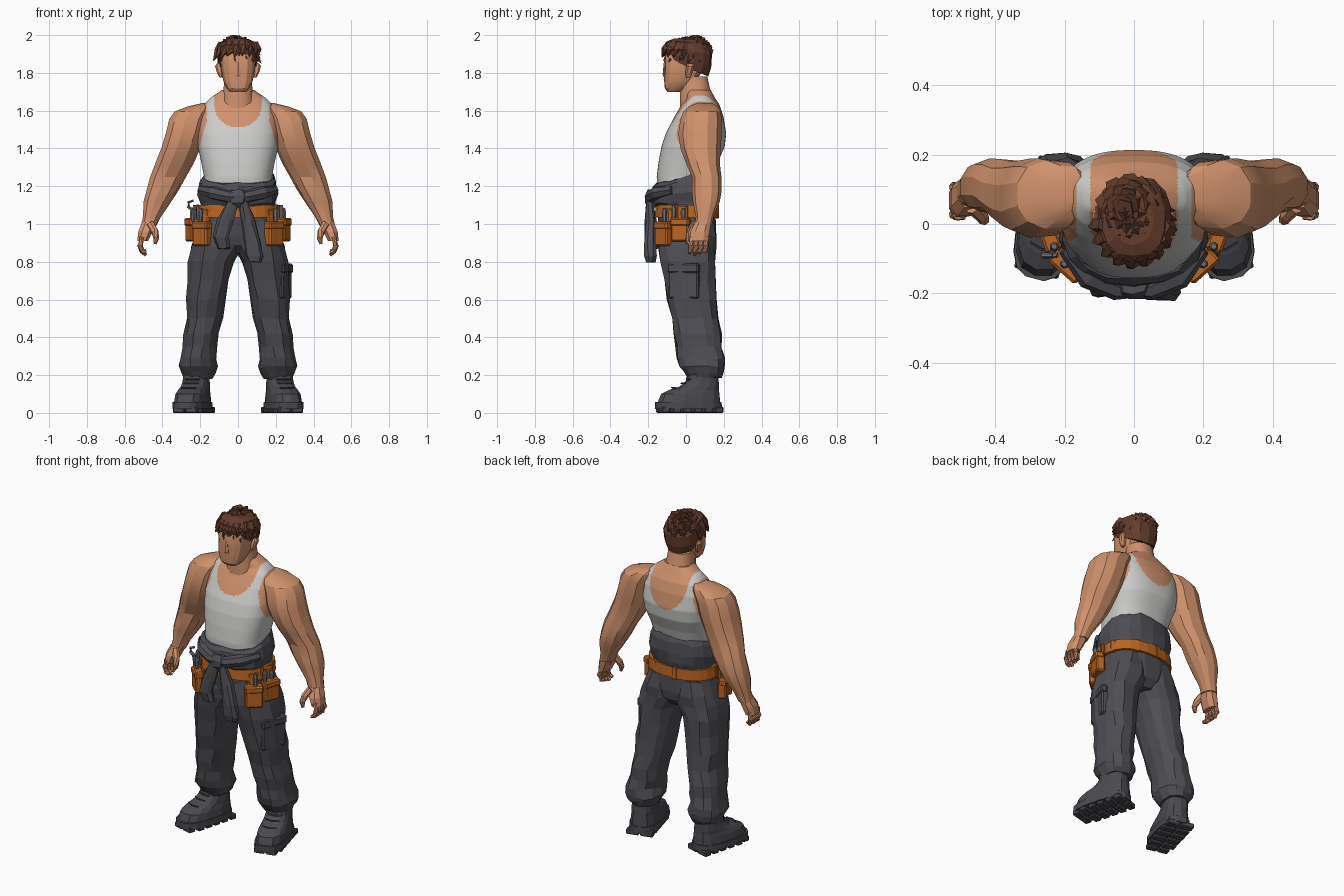
import bpy, bmesh, math, random
from mathutils import Vector, Matrix

random.seed(4)
if "Cube" in bpy.data.objects:
    bpy.data.objects.remove(bpy.data.objects["Cube"])


def material(name, *rgb):
    m = bpy.data.materials.new(name)
    m.use_nodes = True
    m.diffuse_color = (*rgb, 1)
    m.node_tree.nodes["Principled BSDF"].inputs["Base Color"].default_value = (*rgb, 1)
    return m


SKIN = material("skin", .63, .285, .15)
WHITE = material("white cotton", .6, .6, .59)
CLOTH = material("grey cloth", .075, .075, .088)
BOOT = material("boot leather", .068, .068, .08)
LEATHER = material("orange leather", .5, .13, .015)
HAIR = material("brown hair", .13, .046, .026)
METAL = material("tool metal", .16, .17, .19)


def finish(name, bm, mat, mirror=False, smooth=False):
    bmesh.ops.recalc_face_normals(bm, faces=bm.faces)
    me = bpy.data.meshes.new(name)
    bm.to_mesh(me)
    bm.free()
    me.materials.append(mat)
    ob = bpy.data.objects.new(name, me)
    bpy.context.collection.objects.link(ob)
    if mirror:
        ob.modifiers.new("Mirror", 'MIRROR').use_mirror_merge = False
    if smooth:
        bpy.ops.object.select_all(action='DESELECT')
        ob.select_set(True)
        bpy.context.view_layer.objects.active = ob
        bpy.ops.object.shade_smooth_by_angle(angle=math.radians(smooth))
    return ob


def skin_rings(bm, rings):
    rings = [[bm.verts.new(p) for p in r] for r in rings]
    n = len(rings[0])
    for a, b in zip(rings, rings[1:]):
        for i in range(n):
            j = (i + 1) % n
            bm.faces.new((a[i], a[j], b[j], b[i]))
    bm.faces.new(rings[0])
    bm.faces.new(rings[-1])


def loft(name, secs, mat, n=12, p=2.4, tilt=0, jit=0, dense=1, place=None, mirror=False, smooth=False):
    """Skin level sections (z, half width, y0, y1) or (z, x0, x1, y0, y1)."""
    secs = [s if len(s) == 5 else (s[0], -s[1], s[1], s[2], s[3]) for s in secs]
    fine = [[u + (v - u) * k / dense for u, v in zip(a, b)]
            for a, b in zip(secs, secs[1:]) for k in range(dense)] + [secs[-1]]
    rings = []
    for i, (z, x0, x1, y0, y1) in enumerate(fine):
        lean, ring = tilt * (1 - i / (len(fine) - 1)), []
        for k in range(n):
            t = math.tau * (k + .5) / n
            c, s = math.cos(t), math.sin(t)
            x = (x0 + x1) / 2 + (x1 - x0) / 2 * math.copysign(abs(c) ** (2 / p), c)
            y = (y0 + y1) / 2 + (y1 - y0) / 2 * math.copysign(abs(s) ** (2 / p), s)
            v = Vector((x, y, z + lean * y))
            ring.append(v + Vector([random.uniform(-jit, jit) for _ in v]))
        rings.append(ring)
    bm = bmesh.new()
    skin_rings(bm, rings)
    if place:
        bm.transform(place)
    return finish(name, bm, mat, mirror, smooth)


def tube(name, pts, radii, mat, n=7, mirror=False):
    pts = [Vector(p) for p in pts]
    rings = []
    for i, p in enumerate(pts):
        d = pts[min(i + 1, len(pts) - 1)] - pts[max(i - 1, 0)]
        q = d.to_track_quat('Z', 'Y')
        rings.append([p + q @ Vector((math.cos(t), math.sin(t), 0)) * radii[i]
                      for t in (math.tau * k / n for k in range(n))])
    bm = bmesh.new()
    skin_rings(bm, rings)
    return finish(name, bm, mat, mirror)


def box(name, at, size, mat, turn=0, mirror=False, bevel=.008):
    bm = bmesh.new()
    bmesh.ops.create_cube(bm, size=1, matrix=Matrix.Diagonal((*size, 1)))
    bmesh.ops.bevel(bm, geom=bm.edges[:], offset=bevel, segments=1, affect='EDGES')
    bm.transform(Matrix.Translation(at) @ Matrix.Rotation(math.radians(turn), 4, 'Z'))
    return finish(name, bm, mat, mirror)


# Torso: one dense loft, tank top against skin chosen by neckline and armhole curves
torso = loft("torso", [(1.1, .185, -.15, .15), (1.25, .18, -.155, .145), (1.33, .195, -.145, .17),
                       (1.41, .213, -.13, .205), (1.48, .218, -.107, .213), (1.57, .21, -.06, .198),
                       (1.63, .185, -.025, .178), (1.665, .15, 0, .155), (1.71, .085, 0, .13)],
             SKIN, n=128, p=2.5, dense=11, smooth=30)
torso.data.materials.append(WHITE)
for f in torso.data.polygons:
    x, y, z = f.center
    depth = .16 if y > .08 else .12
    neck = math.hypot(x / .126, max(0, 1.63 - z) / depth) < 1
    arm = z > 1.39 and abs(x) > .166 + .045 * min(1, max(0, (1.54 - z) / .15))
    f.material_index = 0 if neck or arm else 1

# Neck and head
loft("neck", [(1.58, .11, -.035, .17), (1.67, .083, -.035, .14), (1.78, .073, -.03, .115)], SKIN, smooth=35)
loft("head", [(1.7, .045, -.098, -.03), (1.718, .062, -.112, .005), (1.76, .08, -.116, .05),
              (1.82, .09, -.115, .1), (1.88, .092, -.116, .11), (1.95, .08, -.09, .11), (1.975, .04, -.04, .06)],
     SKIN, n=14, p=2.8, smooth=25)
loft("nose", [(1.78, .014, -.12, -.1), (1.79, .016, -.124, -.1), (1.86, .008, -.117, -.1)], SKIN, n=6)
loft("ears", [(1.775, .08, .098, 0, .025), (1.8, .08, .112, -.005, .035), (1.835, .08, .123, 0, .045),
              (1.85, .08, .115, .01, .04)], SKIN, n=8, mirror=True)

# Hair cap with overlapping tufts lying outward from the crown, and a swept fringe
loft("hair_cap", [(1.835, .097, -.1, .117), (1.875, .108, -.112, .133), (1.925, .11, -.112, .137),
                  (1.96, .092, -.092, .118), (1.98, .055, -.06, .08)], HAIR, n=14, tilt=-.45, jit=.003)
bm = bmesh.new()
for i in range(56):
    a, h = i * 2.4, 1 - .9 * (i + .5) / 56
    r = math.sqrt(1 - h * h)
    nrm = Vector((r * math.cos(a), r * math.sin(a), h))
    base = Vector((0, .012, 1.868)) + Vector((nrm.x * .1, nrm.y * .113, nrm.z * .104))
    down = Vector((nrm.x * h, nrm.y * h, -r)) + Vector((.3, -.25, 0))
    out = down + nrm * (.4 if nrm.y < .3 else .1)
    m = Matrix.Translation(base) @ out.to_track_quat('Z', 'Y').to_matrix().to_4x4()
    bmesh.ops.create_cone(bm, segments=5, radius1=.03, radius2=0, depth=.08, matrix=m, cap_ends=True)
for v in bm.verts:
    v.co = Vector((max(-.13, min(v.co.x, .13)), max(-.135, min(v.co.y, .146)), min(v.co.z, 2)))
finish("hair_tufts", bm, HAIR)
for i in range(9):
    t = math.radians(-172 + 20 * i)
    c, s = math.cos(t), math.sin(t)
    tip = 1.862 + .02 * abs(s) + .01 * (i % 2)
    tube("fringe_locks", [(.085 * c, .012 + .095 * s, 1.955), (.105 * c, .012 + .122 * s, 1.92),
                          (.116 * c - .015, .012 + .138 * s, tip)], [.024, .023, .003], HAIR, n=5)

# Arms and hands
loft("arms", [(1.64, .14, .19, .06, .14), (1.622, .13, .27, .015, .17), (1.595, .13, .34, -.015, .185),
              (1.555, .15, .368, -.03, .19), (1.48, .17, .386, -.042, .19), (1.4, .2, .41, -.03, .185),
              (1.32, .235, .442, 0, .18), (1.25, .275, .468, .03, .188), (1.18, .313, .487, .03, .19),
              (1.12, .352, .502, .035, .18), (1.04, .407, .505, .052, .148), (.99, .432, .515, .045, .138)],
     SKIN, n=11, p=2.3, mirror=True, smooth=22)
loft("palms", [(1.01, .43, .51, .045, .135), (.96, .448, .53, .02, .128), (.91, .475, .535, .015, .12)],
     SKIN, n=8, mirror=True)
for i, finger in enumerate(("index", "middle", "ring", "little")):
    y, drop = .028 + .026 * i, .012 * abs(i - 1)
    tube(finger + "_fingers", [(.507, y, .93), (.518, y, .885), (.508, y - .004, .855), (.488, y - .008, .835 + drop)],
         [.016, .016, .014, .009], SKIN, mirror=True)
tube("thumbs", [(.465, .05, 1), (.44, .025, .96), (.432, .012, .925), (.44, .008, .895)],
     [.022, .02, .016, .009], SKIN, mirror=True)

# Trousers
loft("trouser_seat", [(1.13, .19, -.15, .15), (1.02, .206, -.15, .16), (.94, .2, -.14, .163),
                      (.89, .15, -.125, .155), (.845, .06, -.08, .12)], CLOTH, n=16)
loft("trouser_legs", [(1.02, -.03, .2, -.14, .155), (.94, -.035, .228, -.15, .16), (.88, -.025, .25, -.148, .16),
                      (.8, .026, .262, -.138, .157), (.7, .048, .267, -.12, .158), (.6, .065, .274, -.1, .165),
                      (.5, .085, .275, -.075, .175), (.42, .105, .29, -.067, .188), (.35, .115, .296, -.055, .192),
                      (.29, .118, .308, -.05, .2), (.245, .112, .315, -.035, .213), (.215, .122, .305, -.02, .2),
                      (.185, .14, .285, .005, .185)],
     CLOTH, n=13, jit=.007, mirror=True)
box("cargo_pocket", (.243, -.01, .69), (.04, .165, .17), CLOTH, -17)
box("cargo_flap", (.249, -.012, .765), (.04, .172, .05), CLOTH, -17)

# Tied jacket: waist roll, wraps, knot and hanging sleeves
loft("jacket_waist", [(1.252, .186, -.162, .152), (1.225, .204, -.178, .166), (1.165, .214, -.185, .172),
                      (1.12, .202, -.172, .166), (1.09, .195, -.16, .16)], CLOTH, n=18, tilt=.24, jit=.006)
tube("jacket_wraps", [(.195, -.07, 1.18), (.13, -.153, 1.165), (.05, -.188, 1.145), (0, -.188, 1.14)],
     [.025, .036, .032, .025], CLOTH, mirror=True)
loft("jacket_knot", [(1.18, .035, -.2, -.16), (1.155, .055, -.218, -.16), (1.11, .05, -.216, -.15),
                     (1.09, .03, -.2, -.15)], CLOTH, n=9, jit=.004)
loft("long_sleeve", [(1.13, 0, .05, -.21, -.17), (1.02, .015, .09, -.215, -.16), (.9, .035, .122, -.22, -.155),
                     (.83, .045, .133, -.222, -.155), (.8, .06, .125, -.215, -.16)], CLOTH, n=9, jit=.005)
loft("short_sleeve", [(1.13, -.05, .01, -.208, -.17), (1.02, -.11, -.02, -.212, -.155), (.93, -.13, -.05, -.212, -.15),
                      (.87, -.11, -.04, -.2, -.15)], CLOTH, n=9, jit=.005)

# Belt, pouches and tools
loft("belt", [(1.1, .212, -.162, .168), (1.035, .218, -.166, .17)], LEATHER, n=24)
for a in range(-20, 220, 40):
    t = math.radians(a)
    box("belt_loop", (.213 * math.cos(t), .168 * math.sin(t), 1.067), (.014, .03, .075), LEATHER, a, bevel=.003)
for name, at, size, turn in (("front", (.19, -.117, .948), (.052, .1, .13), -48),
                             ("side", (.24, -.027, .965), (.052, .1, .115), -20)):
    box(name + "_pouches", at, size, LEATHER, turn, True)
    out = Matrix.Rotation(math.radians(turn), 3, 'Z') @ Vector((.006, 0, 0))
    box(name + "_pouch_flaps", Vector(at) + out + Vector((0, 0, .045)), (.05, size[1] + .006, .042),
        LEATHER, turn, True)
    box(name + "_pouch_hangers", Vector(at) - out * 4 + Vector((0, 0, .09)), (.02, .06, .09), LEATHER, turn, True)
for x, y, top in ((.2, -.115, 1.085), (.23, -.065, 1.1), (.242, -.015, 1.085)):
    tube("tool_handles", [(x, y, 1), (x, y, top - .02), (x, y, top)], [.011, .014, .008], METAL, mirror=True)
tube("wrench_jaw", [(-.235, -.09, 1.125), (-.262, -.09, 1.115), (-.262, -.09, 1.09), (-.24, -.09, 1.075),
                    (-.22, -.09, 1.085)], [.006, .009, .01, .01, .007], METAL, n=6)
tube("wrench_shaft", [(-.24, -.09, 1.08), (-.235, -.08, 1)], [.011, .01], METAL, n=6)

# Boots, toes turned out
foot = Matrix.Translation((.219, .095, 0)) @ Matrix.Rotation(math.radians(15), 4, 'Z')
loft("boots", [(.25, .066, -.08, .075), (.17, .068, -.095, .078), (.14, .072, -.13, .08), (.122, .074, -.19, .082),
               (.1, .08, -.235, .085), (.045, .086, -.258, .09)], BOOT, n=14, p=2.6, place=foot, mirror=True)
loft("boot_collars", [(.235, .072, -.085, .082), (.205, .074, -.09, .084)], BOOT, place=foot, mirror=True)
loft("boot_soles", [(.058, .088, -.264, .092), (.02, .09, -.264, .094)], BOOT, n=16, p=2.8, place=foot, mirror=True)
for i in range(6):
    y, w = .065 - .058 * i, .07 if i == 5 else .084
    for side in (-1, 1):
        box("sole_lugs", foot @ Vector((side * w / 2, y, .016)), (w - .008, .042, .032), BOOT, 15, True, .005)
for i in range(4):
    z, y = .2 - .022 * i, -.086 - .02 * i * i / 2
    tube("boot_laces", [foot @ Vector((s * .04, y + .012 * abs(s), z)) for s in (-1, 0, 1)],
         [.004] * 3, BOOT, n=5, mirror=True)
